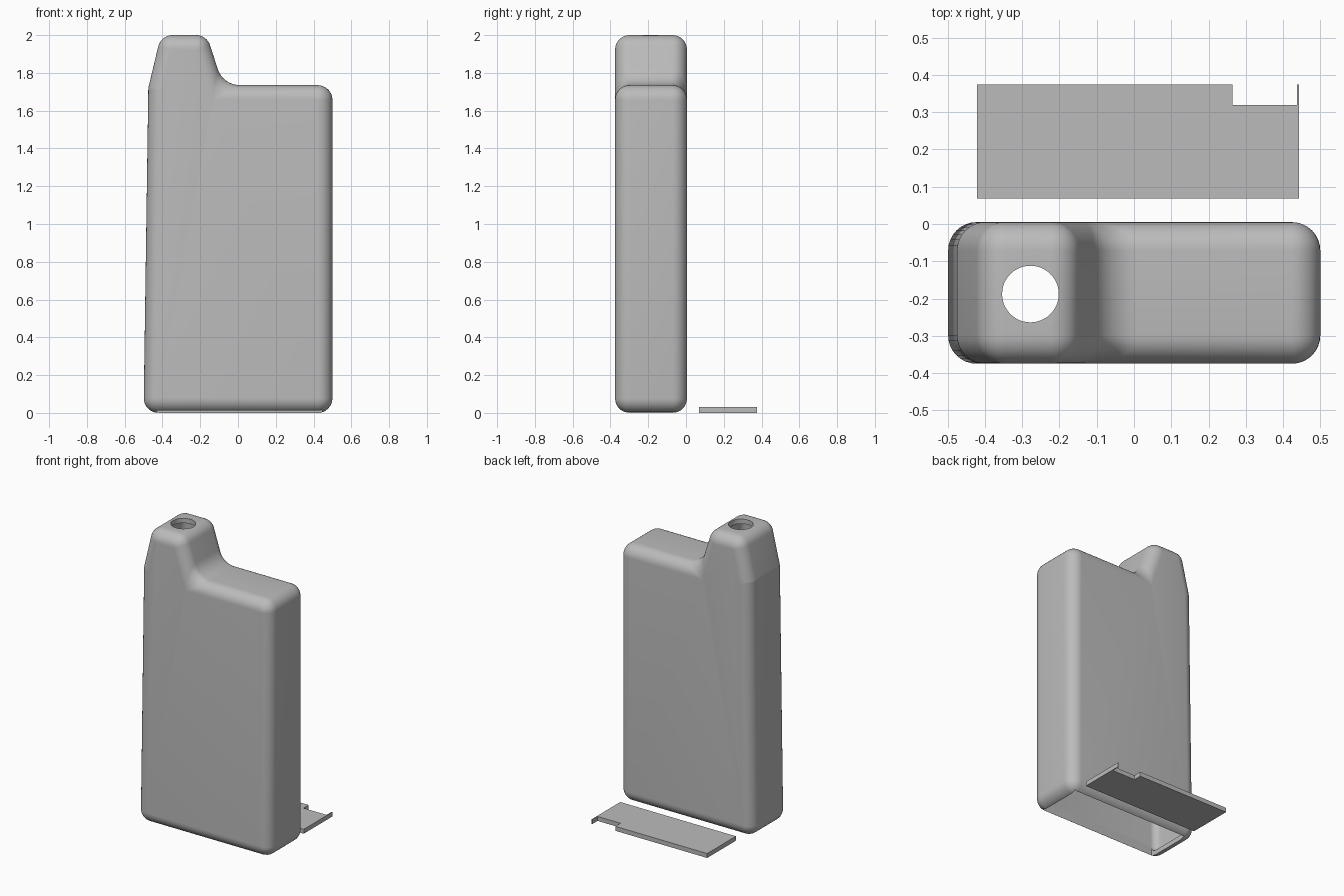
import bpy, bmesh, math
from mathutils import Vector

if "Cube" in bpy.data.objects:
    bpy.data.objects.remove(bpy.data.objects["Cube"])

grey = bpy.data.materials.new("plain_grey")
grey.diffuse_color = (0.5, 0.5, 0.5, 1)
grey.use_nodes = True
grey.node_tree.nodes["Principled BSDF"].inputs["Base Color"].default_value = grey.diffuse_color

# Sharp side profile of the case (x, z), counter-clockwise
CASE = [(-0.5, 0), (0.5, 0), (0.5, 1.735), (-0.08, 1.735),
        (-0.165, 2.0), (-0.408, 2.0), (-0.475, 1.72)]
STEPS = 8


def link(name, bm):
    bmesh.ops.recalc_face_normals(bm, faces=bm.faces[:])
    mesh = bpy.data.meshes.new(name)
    bm.to_mesh(mesh)
    bm.free()
    mesh.materials.append(grey)
    obj = bpy.data.objects.new(name, mesh)
    bpy.context.collection.objects.link(obj)
    return obj


def inset_corners(points, d):
    """Move every side of the profile inward by d."""
    pts = [Vector(p) for p in points]
    out = []
    for i, p in enumerate(pts):
        a = (p - pts[i - 1]).normalized()
        b = (pts[(i + 1) % len(pts)] - p).normalized()
        na, nb = Vector((-a.y, a.x)), Vector((-b.y, b.x))
        out.append(p + (na + nb) * (d / (1 + na.dot(nb))))
    return out


def rounded(pts, r_out, r_in):
    """Fillet convex corners by r_out and concave ones by r_in."""
    loop = []
    for i, p in enumerate(pts):
        a = (p - pts[i - 1]).normalized()
        b = (pts[(i + 1) % len(pts)] - p).normalized()
        cross = a.x * b.y - a.y * b.x
        turn = math.atan2(abs(cross), a.dot(b))
        sign = 1 if cross > 0 else -1
        r = r_out if sign > 0 else r_in
        start = p - a * (r * math.tan(turn / 2))
        n = Vector((-a.y, a.x)) * sign
        for k in range(STEPS + 1):
            t = turn * k / STEPS
            loop.append(start + a * (r * math.sin(t)) + n * (r * (1 - math.cos(t))))
    return loop


def pillow(name, inset, y0, y1, r):
    """Extrude the profile along y with all its rims rounded."""
    bm = bmesh.new()
    base = inset_corners(CASE, inset)
    angles = [math.pi / 2 * k / STEPS for k in range(STEPS + 1)]
    sections = [(y0 + r * (1 - math.cos(t)), r * (1 - math.sin(t))) for t in angles]
    sections += [(y0 + y1 - y, d) for y, d in reversed(sections)]
    rings = []
    for y, d in sections:
        loop = rounded(inset_corners(base, d), r - d + 0.002, 0.12 * (1 - d / r) + 0.004)
        rings.append([bm.verts.new((p.x, y, p.y)) for p in loop])
    for lo, hi in zip(rings, rings[1:]):
        for i in range(len(lo)):
            bm.faces.new((lo[i - 1], lo[i], hi[i], hi[i - 1]))
    bm.faces.new(rings[0])
    bm.faces.new(rings[-1])
    return link(name, bm)


def prism(name, points, z0, z1):
    """Upright prism over an (x, y) outline."""
    bm = bmesh.new()
    face = bm.faces.new([bm.verts.new((x, y, z0)) for x, y in points])
    new = bmesh.ops.extrude_face_region(bm, geom=[face])["geom"]
    top = [v for v in new if isinstance(v, bmesh.types.BMVert)]
    bmesh.ops.translate(bm, verts=top, vec=(0, 0, z1 - z0))
    return link(name, bm)


# Hollow case: cavity, bottom opening and neck hole are cut out
case = pillow("case", 0, -0.375, 0.005, 0.076)
cavity = pillow("cavity_cutter", 0.032, -0.343, -0.027, 0.045)
opening = prism("opening_cutter", [(-0.425, -0.34), (0.445, -0.34),
                                   (0.445, -0.031), (-0.425, -0.031)], -0.1, 0.12)
circle = [(-0.278 + 0.076 * math.cos(math.tau * i / 48),
           -0.188 + 0.076 * math.sin(math.tau * i / 48)) for i in range(48)]
hole = prism("neck_hole_cutter", circle, 1.8, 2.2)

bpy.context.view_layer.objects.active = case
for cutter in (cavity, opening, hole):
    cutter.hide_render = True
    mod = case.modifiers.new("cut", 'BOOLEAN')
    mod.operation, mod.solver, mod.object = 'DIFFERENCE', 'EXACT', cutter
    bpy.ops.object.modifier_apply(modifier=mod.name)
    bpy.data.objects.remove(cutter)

bpy.ops.object.select_all(action='DESELECT')
case.select_set(True)
bpy.ops.object.shade_smooth_by_angle(angle=math.radians(30))

# Loose bottom cover with a notch and a thin tab
prism("bottom_cover", [(-0.421, 0.069), (0.443, 0.069), (0.443, 0.375), (0.437, 0.375),
                       (0.437, 0.32), (0.265, 0.32), (0.265, 0.375), (-0.421, 0.375)],
      0.0, 0.03)
